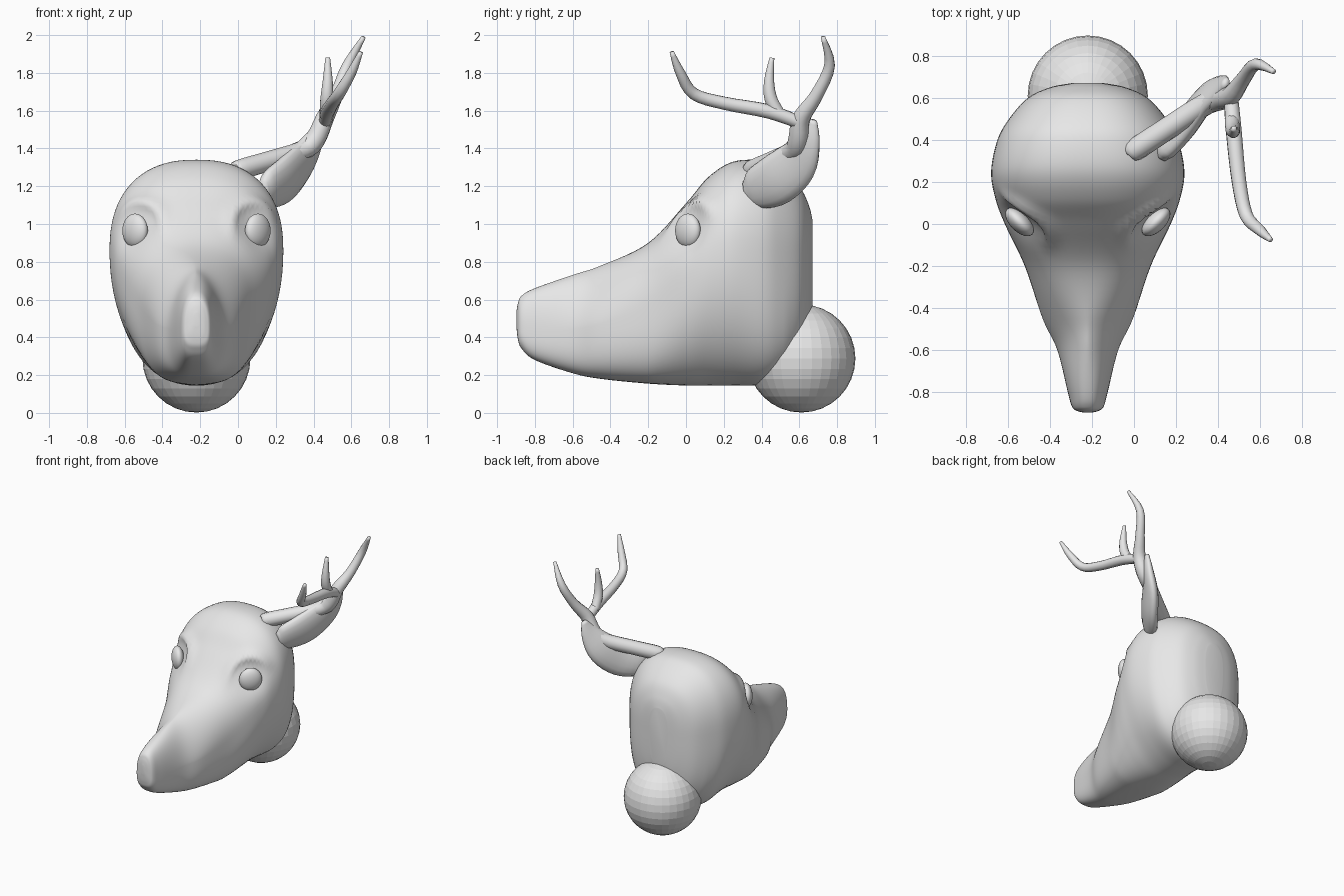
import bpy
import bmesh
import math
from mathutils import Vector

if "Cube" in bpy.data.objects:
    bpy.data.objects.remove(bpy.data.objects["Cube"], do_unlink=True)

GREY = (0.8, 0.8, 0.8, 1.0)
clay = bpy.data.materials.new("plain_grey")
clay.use_nodes = True
clay.diffuse_color = GREY
clay.node_tree.nodes["Principled BSDF"].inputs["Base Color"].default_value = GREY

MIDDLE = -0.22  # centre plane of the head
EYE = Vector((0.325, 0.01, 0.965))


def finish(name, bm, smooth=True):
    bmesh.ops.recalc_face_normals(bm, faces=bm.faces)
    mesh = bpy.data.meshes.new(name)
    bm.to_mesh(mesh)
    bm.free()
    mesh.materials.append(clay)
    for face in mesh.polygons:
        face.use_smooth = smooth
    obj = bpy.data.objects.new(name, mesh)
    bpy.context.collection.objects.link(obj)
    return obj


def spline(rows, steps):
    """Catmull-Rom interpolation of rows of numbers."""
    result = []
    last = len(rows) - 1
    for i in range(last):
        a, b, c, d = rows[max(i - 1, 0)], rows[i], rows[i + 1], rows[min(i + 2, last)]
        for step in range(steps):
            t = step / steps
            result.append([
                q + t * (r - p) / 2 + t * t * (p - 2.5 * q + 2 * r - s / 2)
                + t ** 3 * (3 * (q - r) + s - p) / 2
                for p, q, r, s in zip(a, b, c, d)])
    result.append(list(rows[last]))
    return result


def loft(name, rings):
    """Skin a list of rings and close both ends."""
    bm = bmesh.new()
    loops = [[bm.verts.new(point) for point in ring] for ring in rings]
    count = len(loops[0])
    for lower, upper in zip(loops, loops[1:]):
        for i in range(count):
            j = (i + 1) % count
            bm.faces.new((lower[i], lower[j], upper[j], upper[i]))
    bm.faces.new(loops[0])
    bm.faces.new(loops[-1])
    return finish(name, bm)


def sweep(name, rows, side, sides=12, steps=4):
    """Sweep an ellipse along rows of x, y, z, wide radius, thin radius."""
    path = spline(rows, steps)
    points = [Vector(row[:3]) for row in path]
    rings = []
    for i, row in enumerate(path):
        along = points[min(i + 1, len(points) - 1)] - points[max(i - 1, 0)]
        along.normalize()
        wide = (side - along * side.dot(along)).normalized()
        thin = along.cross(wide)
        ring = []
        for k in range(sides):
            angle = math.tau * k / sides
            ring.append(points[i] + wide * row[3] * math.cos(angle)
                        + thin * row[-1] * math.sin(angle))
        rings.append(ring)
    return loft(name, rings)


def power(value, exponent):
    return math.copysign(abs(value) ** exponent, value)


def sculpt(point):
    """Sink the eye sockets and raise the brows."""
    sign = math.copysign(1, point.x)
    offset = Vector((abs(point.x), point.y, point.z)) - EYE
    distance = max(offset.length, 0.001)
    push = -0.04 * math.exp(-(distance / 0.11) ** 2)
    above = max((offset.z - offset.x / 2) / distance, 0)
    push += 0.03 * above * math.exp(-((distance - 0.17) / 0.035) ** 2)
    return point + Vector((sign * 0.7, -0.7, 0.1)) * push


# Head: y, underside, top, half width of each cross-section
head_profile = [
    (-0.898, 0.46, 0.53, 0.015),
    (-0.89, 0.39, 0.58, 0.05),
    (-0.87, 0.34, 0.62, 0.075),
    (-0.8, 0.28, 0.66, 0.095),
    (-0.6, 0.21, 0.73, 0.145),
    (-0.45, 0.18, 0.78, 0.215),
    (-0.2, 0.155, 0.9, 0.3),
    (0.0, 0.145, 1.11, 0.395),
    (0.12, 0.145, 1.25, 0.44),
    (0.25, 0.145, 1.33, 0.46),
    (0.4, 0.15, 1.335, 0.43),
    (0.5, 0.2, 1.29, 0.375),
    (0.6, 0.31, 1.2, 0.285),
    (0.65, 0.45, 1.1, 0.18),
    (0.67, 0.57, 1.02, 0.08),
]
SIDES = 80
head_rings = []
for y, low, high, half in spline(head_profile, 7):
    widest = low + (high - low) * (0.6 + 0.25 * min(y, 0))
    # The snout bridge is pinched, the jaw and nape are boxier
    crown = 2.4 - 0.8 * math.exp(-((y + 0.52) / 0.2) ** 2)
    jaw = 2 + min(((y - 0.17) / 0.36) ** 2, 1)
    ring = []
    for k in range(SIDES):
        angle = math.tau * k / SIDES
        up = math.sin(angle)
        bend = 2 / (crown if up > 0 else jaw)
        reach = high - widest if up > 0 else widest - low
        point = Vector((half * power(math.cos(angle), bend), y,
                        widest + reach * power(up, bend)))
        ring.append(sculpt(point) + Vector((MIDDLE, 0, 0)))
    head_rings.append(ring)
loft("head", head_rings)


def ball(name, centre, scale, turn=0, smooth=True):
    bm = bmesh.new()
    bmesh.ops.create_uvsphere(bm, u_segments=32, v_segments=16, radius=1)
    obj = finish(name, bm, smooth)
    obj.location = centre
    obj.scale = scale
    obj.rotation_euler.z = math.radians(turn)


# Flattened eyes facing outward and forward
for label, sign in (("left", 1), ("right", -1)):
    ball(label + "_eye", (MIDDLE + sign * EYE.x, EYE.y, EYE.z),
         (0.045, 0.085, 0.09), sign * -45)

# Neck ball
ball("neck_ball", (MIDDLE, 0.611, 0.288), (0.286, 0.286, 0.286), smooth=False)

# Antler on the left side: x, y, z, radius
UP = Vector((0.3, 0.2, 1))
ACROSS = Vector((1, -0.3, 0.1))
sweep("antler_beam", [
    (-0.02, 0.335, 1.28, 0.03),
    (0.0, 0.35, 1.286, 0.053),
    (0.16, 0.455, 1.332, 0.054),
    (0.34, 0.57, 1.388, 0.054),
    (0.41, 0.595, 1.45, 0.054),
    (0.46, 0.61, 1.56, 0.048),
    (0.52, 0.69, 1.68, 0.036),
    (0.58, 0.76, 1.84, 0.029),
    (0.665, 0.725, 1.99, 0.012),
], ACROSS)
sweep("antler_front_tine", [
    (0.46, 0.62, 1.53, 0.034),
    (0.475, 0.44, 1.595, 0.038),
    (0.5, 0.2, 1.64, 0.035),
    (0.535, 0.04, 1.69, 0.032),
    (0.6, -0.03, 1.8, 0.026),
    (0.65, -0.075, 1.91, 0.012),
], UP + ACROSS)
sweep("antler_small_tine", [
    (0.465, 0.5, 1.57, 0.034),
    (0.47, 0.45, 1.66, 0.035),
    (0.475, 0.44, 1.76, 0.027),
    (0.475, 0.455, 1.88, 0.013),
], ACROSS)

# Ear behind the antler: x, y, z, wide radius, thin radius
sweep("left_ear", [
    (0.13, 0.32, 1.17, 0.06, 0.03),
    (0.16, 0.37, 1.185, 0.11, 0.05),
    (0.25, 0.48, 1.235, 0.135, 0.055),
    (0.335, 0.59, 1.33, 0.12, 0.05),
    (0.405, 0.645, 1.45, 0.075, 0.035),
    (0.44, 0.675, 1.55, 0.02, 0.015),
], Vector((0.12, 0.5, -0.75)), sides=16)
